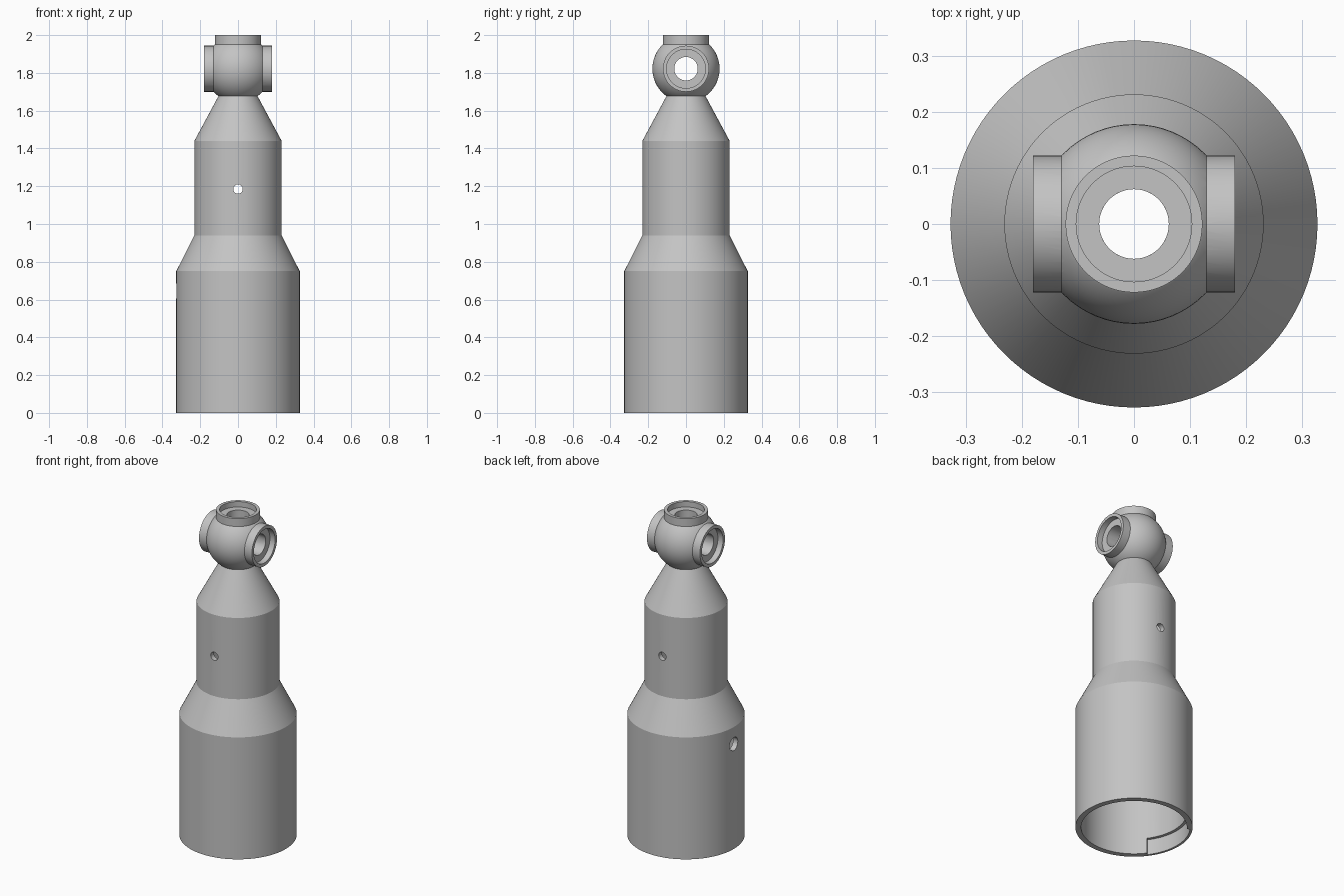
import bpy, bmesh
from math import cos, sin, pi, radians
from mathutils import Matrix

cube = bpy.data.objects.get("Cube")
if cube:
    bpy.data.objects.remove(cube, do_unlink=True)

gray = bpy.data.materials.new("plain gray")
gray.use_nodes = True
gray.diffuse_color = (0.55, 0.55, 0.55, 1)
gray.node_tree.nodes["Principled BSDF"].inputs["Base Color"].default_value = (0.55, 0.55, 0.55, 1)


def make_object(name, bm):
    bmesh.ops.recalc_face_normals(bm, faces=bm.faces)
    mesh = bpy.data.meshes.new(name)
    bm.to_mesh(mesh)
    bm.free()
    mesh.materials.append(gray)
    obj = bpy.data.objects.new(name, mesh)
    bpy.context.collection.objects.link(obj)
    return obj


def lathe(name, profile, start=0, sweep=2 * pi, steps=96):
    """Turn a closed (radius, height) loop about z; a partial sweep gets end caps."""
    bm = bmesh.new()
    full = sweep > 6.28
    count = steps if full else steps + 1
    rings = []
    for i in range(count):
        a = start + sweep * i / steps
        rings.append([bm.verts.new((r * cos(a), r * sin(a), z)) for r, z in profile])
    n = len(profile)
    for i in range(steps):
        a, b = rings[i], rings[(i + 1) % count]
        for j in range(n):
            k = (j + 1) % n
            bm.faces.new((a[j], b[j], b[k], a[k]))
    if not full:
        bm.faces.new(rings[0])
        bm.faces.new(rings[-1])
    return make_object(name, bm)


def cylinder(name, radius, low, high, axis="Z", center=(0, 0, 0), sides=64):
    """Solid cylinder from low to high along an axis through center."""
    bm = bmesh.new()
    turn = {"X": Matrix.Rotation(pi / 2, 4, "Y"),
            "Y": Matrix.Rotation(-pi / 2, 4, "X"),
            "Z": Matrix.Identity(4)}[axis]
    place = Matrix.Translation(center) @ turn @ Matrix.Translation((0, 0, (low + high) / 2))
    bmesh.ops.create_cone(bm, cap_ends=True, segments=sides, radius1=radius,
                          radius2=radius, depth=high - low, matrix=place)
    return make_object(name, bm)


def combine(obj, tools, operation):
    """Apply a boolean with each tool, then discard the tools."""
    for tool in tools:
        tool.hide_render = True
        mod = obj.modifiers.new("boolean", "BOOLEAN")
        mod.operation, mod.solver, mod.object = operation, "EXACT", tool
    graph = bpy.context.evaluated_depsgraph_get()
    mesh = bpy.data.meshes.new_from_object(obj.evaluated_get(graph))
    obj.modifiers.clear()
    obj.data = mesh
    for tool in tools:
        bpy.data.objects.remove(tool, do_unlink=True)


# Hollow stepped body, open at the bottom
body = lathe("body", [(.327, 0), (.327, .75), (.231, .94), (.231, 1.44), (.102, 1.68),
                      (.062, 1.68), (.062, 1.6), (.2, 1.42), (.2, .92), (.295, .74), (.295, 0)])

# Cross pin hole, side hole and shallow recess inside the bottom rim
pin_hole = cylinder("pin_hole_cutter", .025, -.4, .4, "Y", (0, 0, 1.185), 24)
side_hole = cylinder("side_hole_cutter", .04, -.4, -.2, "X", (0, 0, .645), 32)
recess = lathe("recess_cutter", [(.28, -.02), (.313, -.02), (.313, .095), (.28, .095)],
               radians(144), radians(72), 24)
combine(body, [pin_hole, side_hole, recess], "DIFFERENCE")

# Ball head with three collars
HEAD = (0, 0, 1.822)
bm = bmesh.new()
bmesh.ops.create_uvsphere(bm, u_segments=64, v_segments=32, radius=.178,
                          matrix=Matrix.Translation(HEAD))
head = make_object("ball_head", bm)
ports = [("X", 1), ("X", -1), ("Z", 1)]


def span(side, near, far):
    return sorted((side * near, side * far))


combine(head, [cylinder("collar", .122, *span(s, .08, .178 if axis == "Z" else .18), axis, HEAD)
               for axis, s in ports], "UNION")

# Collar recesses and crossing bores
cutters = [cylinder("collar_recess_cutter", .103, *span(s, .145, .25), axis, HEAD)
           for axis, s in ports]
cutters += [cylinder("bore_cutter", .062, -.3, .3, axis, HEAD) for axis in "XZ"]
combine(head, cutters, "DIFFERENCE")

# Smooth shading with crisp edges
for obj in (body, head):
    bpy.ops.object.select_all(action="DESELECT")
    obj.select_set(True)
    bpy.context.view_layer.objects.active = obj
    bpy.ops.object.shade_smooth_by_angle(angle=radians(25))
